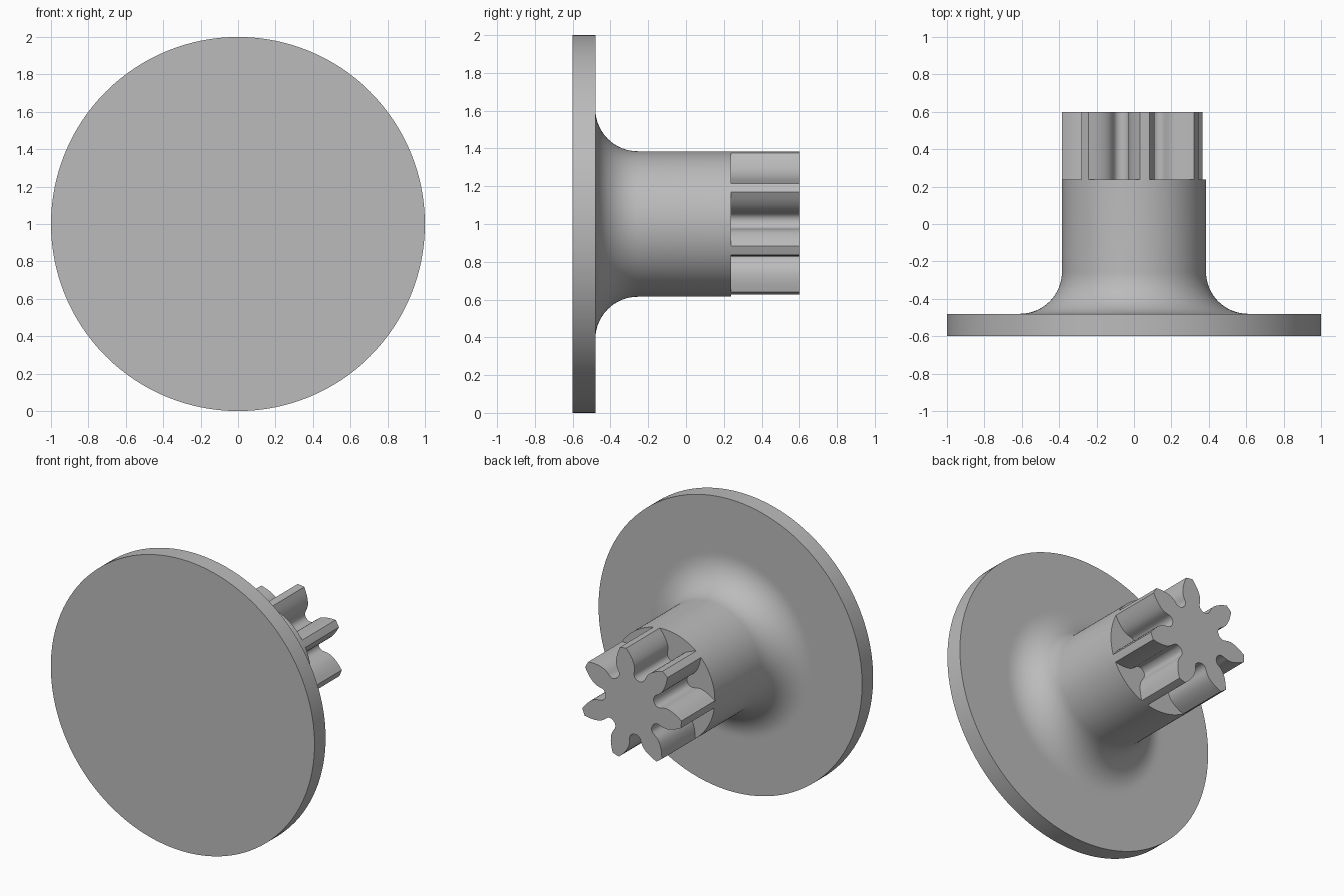
import bpy
import bmesh
import math
from mathutils import Vector

cube = bpy.data.objects.get("Cube")
if cube:
    bpy.data.objects.remove(cube, do_unlink=True)

# Single plain grey material
grey = bpy.data.materials.new("plain_grey")
grey.use_nodes = True
colour = (0.5, 0.5, 0.5, 1)
grey.diffuse_color = colour
grey.node_tree.nodes["Principled BSDF"].inputs["Base Color"].default_value = colour

AXIS_Z = 1.0
SHAFT_R = 0.385
STEP_Y = 0.238
BACK_Y = 0.6


def finish(bm, name):
    """Turn a bmesh into a smooth shaded object with sharp corners."""
    bmesh.ops.recalc_face_normals(bm, faces=bm.faces[:])
    mesh = bpy.data.meshes.new(name)
    bm.to_mesh(mesh)
    bm.free()
    mesh.materials.append(grey)
    obj = bpy.data.objects.new(name, mesh)
    bpy.context.collection.objects.link(obj)
    bpy.ops.object.select_all(action="DESELECT")
    obj.select_set(True)
    bpy.context.view_layer.objects.active = obj
    bpy.ops.object.shade_smooth_by_angle(angle=math.radians(30))
    return obj


# Flanged shaft: lathe profile of (radius, y), with a quarter-round fillet
DISC_Y = -0.48
FILLET = 0.225
profile = [(0, -0.6), (1, -0.6), (1, DISC_Y), (SHAFT_R + FILLET + 0.02, DISC_Y)]
for i in range(17):
    a = i / 16 * math.pi / 2
    profile.append((SHAFT_R + FILLET * (1 - math.sin(a)),
                    DISC_Y + FILLET * (1 - math.cos(a))))
profile += [(SHAFT_R, STEP_Y), (0, STEP_Y)]

bm = bmesh.new()
verts = [bm.verts.new((r, y, AXIS_Z)) for r, y in profile]
edges = [bm.edges.new(pair) for pair in zip(verts, verts[1:])]
bmesh.ops.spin(bm, geom=verts + edges, cent=(0, 0, AXIS_Z), axis=(0, 1, 0),
               angle=math.tau, steps=128)
bmesh.ops.remove_doubles(bm, verts=bm.verts[:], dist=0.0001)
finish(bm, "flanged_shaft")

# Pinion: one tooth flank of (radius, half thickness), mirrored and repeated
TEETH = 7
PHASE = math.radians(81.4)
flank = [(0.192, 0.075), (0.197, 0.066), (0.207, 0.059), (0.222, 0.058),
         (0.24, 0.063), (0.26, 0.068), (0.28, 0.070), (0.30, 0.067),
         (0.32, 0.061), (0.34, 0.052), (0.36, 0.041), (SHAFT_R, 0.025)]
half = [(r, math.asin(t / r)) for r, t in flank]
tooth = ([(r, -a) for r, a in half] + [(SHAFT_R, 0)]
         + [(r, a) for r, a in reversed(half)])

bm = bmesh.new()
outline = []
for k in range(TEETH):
    for r, a in tooth:
        t = PHASE + k * math.tau / TEETH + a
        outline.append(bm.verts.new((r * math.cos(t), STEP_Y, AXIS_Z + r * math.sin(t))))
face = bm.faces.new(outline)
extruded = bmesh.ops.extrude_face_region(bm, geom=[face], use_keep_orig=True)["geom"]
bmesh.ops.translate(bm, vec=Vector((0, BACK_Y - STEP_Y, 0)),
                    verts=[g for g in extruded if isinstance(g, bmesh.types.BMVert)])
finish(bm, "pinion_gear")
